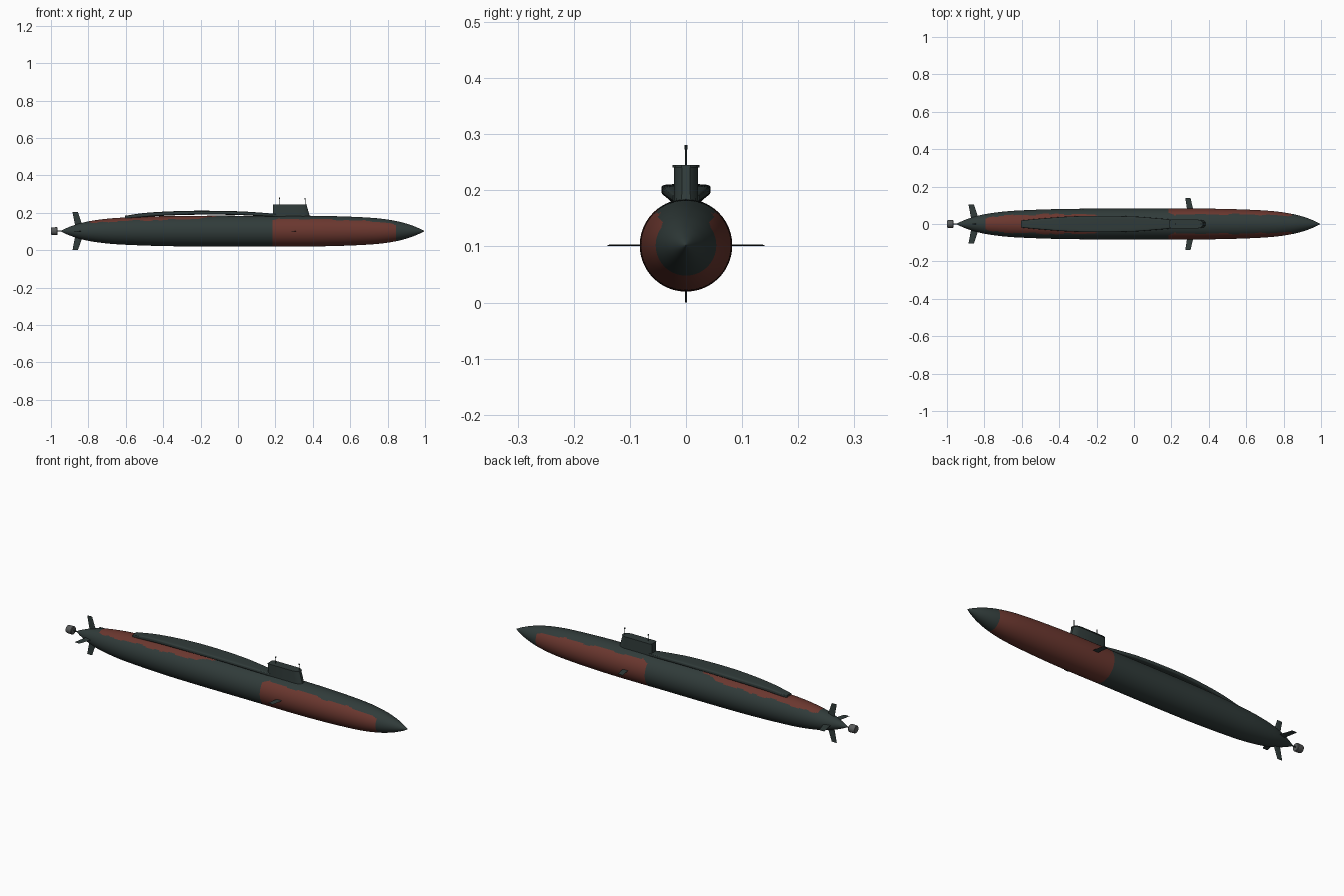
import bpy, bmesh, math
from mathutils import Vector

cube = bpy.data.objects.get("Cube")
if cube:
    bpy.data.objects.remove(cube)

AXIS_Z = 0.102


def material(name, rgb):
    m = bpy.data.materials.new(name)
    m.use_nodes = True
    col = (*rgb, 1)
    m.diffuse_color = col
    bsdf = m.node_tree.nodes["Principled BSDF"]
    bsdf.inputs["Base Color"].default_value = col
    bsdf.inputs["Roughness"].default_value = 0.7
    return m


GREEN = material("dark_green_grey", (0.030, 0.044, 0.042))
RED = material("dull_red", (0.145, 0.038, 0.028))
GREY = material("propeller_grey", (0.10, 0.105, 0.105))


def curve_at(points, x):
    """Smooth value at x through sorted (x, value) points."""
    def slope(i):
        a, b = points[max(i - 1, 0)], points[min(i + 1, len(points) - 1)]
        return (b[1] - a[1]) / (b[0] - a[0])
    for i in range(len(points) - 1):
        (x0, y0), (x1, y1) = points[i], points[i + 1]
        if x <= x1 or i == len(points) - 2:
            h = x1 - x0
            t = min(max((x - x0) / h, 0), 1)
            s = 1 - t
            return (y0 * (1 + 2 * t) * s * s + slope(i) * h * t * s * s
                    + y1 * t * t * (3 - 2 * t) - slope(i + 1) * h * t * t * s)


def loft(name, rings, mats, rule=None, smooth=True):
    """Skin a list of equal-length rings and cap both ends."""
    bm = bmesh.new()
    loops = [[bm.verts.new(p) for p in ring] for ring in rings]
    n = len(loops[0])
    for a, b in zip(loops, loops[1:]):
        for i in range(n):
            j = (i + 1) % n
            f = bm.faces.new((a[i], a[j], b[j], b[i]))
            if rule:
                f.material_index = rule(f.calc_center_median())
    bm.faces.new(loops[0])
    bm.faces.new(loops[-1])
    bmesh.ops.recalc_face_normals(bm, faces=bm.faces)
    me = bpy.data.meshes.new(name)
    bm.to_mesh(me)
    bm.free()
    ob = bpy.data.objects.new(name, me)
    bpy.context.collection.objects.link(ob)
    for m in mats:
        me.materials.append(m)
    if smooth:
        bpy.ops.object.select_all(action='DESELECT')
        ob.select_set(True)
        bpy.context.view_layer.objects.active = ob
        bpy.ops.object.shade_smooth_by_angle(angle=math.radians(35))
    return ob


def ring_x(x, r, n):
    return [(x, r * math.cos(2 * math.pi * i / n),
             AXIS_Z + r * math.sin(2 * math.pi * i / n)) for i in range(n)]


# Hull of revolution along x
HULL = [(-.945, .003), (-.92, .015), (-.87, .034), (-.8, .052), (-.7, .066),
        (-.6, .073), (-.4, .080), (-.2, .082), (.1, .082), (.4, .082),
        (.6, .077), (.75, .068), (.85, .053), (.92, .034), (.97, .014), (.995, .001)]


def hull_paint(c):
    """Red bow belt below the shoulder, red strips on the after deck."""
    up = math.degrees(math.atan2(c.z - AXIS_Z, abs(c.y)))
    wave = 2.5 * math.sin(c.x * 31) + 1.5 * math.sin(c.x * 67)
    if .18 < c.x < .85:
        edge = min(c.x - .18, .85 - c.x)
        corner = 14 * max(0, 1 - edge / .04) ** 2
        return int(up < 52 - 12 * max(0, c.x - .3) + wave - corner)
    if -.8 < c.x < -.12:
        taper = 22 * max(0, (c.x + .35) / .23) ** 2
        corner = 20 * max(0, 1 - (c.x + .8) / .03) ** 2
        return int(up > 48 + wave + taper + corner)
    return 0


steps = 194
xs = [-.945 + 1.94 * i / steps for i in range(steps + 1)]
loft("hull", [ring_x(x, curve_at(HULL, x), 96) for x in xs], [GREEN, RED], hull_paint)

# Raised casing behind the sail: flat-topped, tapered to both ends
WIDTH = [(-.605, .019), (-.5, .029), (-.35, .040), (-.2, .044), (0, .040), (.12, .031), (.21, .023)]
TOP = [(-.605, .184), (-.5, .199), (-.35, .208), (-.2, .211), (0, .208), (.12, .201), (.21, .193)]
BASE = [(-.605, .168), (-.45, .181), (-.3, .188), (-.15, .190), (0, .188), (.12, .182), (.21, .178)]


def casing_ring(x):
    w, top, base = (curve_at(p, x) for p in (WIDTH, TOP, BASE))
    mid = base + (top - base) * .55
    ring = []
    for i in range(32):
        a = 2 * math.pi * i / 32
        c, s = math.cos(a), math.sin(a)
        y = w * math.copysign(abs(c) ** .42, c)
        half = (top - mid) if s > 0 else (mid - base)
        ring.append((x, y, mid + half * math.copysign(abs(s) ** .42, s)))
    return ring


loft("deck_casing", [casing_ring(-.605 + .815 * i / 48) for i in range(49)], [GREEN])


# Sail with sloping front and a thin roof lip
def sail_ring(z, front, w):
    back = .188
    return [(back, -w * .8, z), (back + .012, -w, z), (front - .03, -w, z),
            (front - .01, -w * .8, z), (front, -w * .35, z), (front, w * .35, z),
            (front - .01, w * .8, z), (front - .03, w, z),
            (back + .012, w, z), (back, w * .8, z)]


loft("sail", [sail_ring(.165, .388, .022), sail_ring(.241, .367, .021)], [GREEN])
loft("sail_roof", [sail_ring(.241, .369, .024), sail_ring(.245, .368, .024)], [GREEN])


# Masts with small heads
def ring_z(x, z, r):
    return [(x + r * math.cos(k * math.pi / 4), r * math.sin(k * math.pi / 4), z)
            for k in range(8)]


for name, x, top in (("rear_mast", .221, .281), ("front_mast", .359, .279)):
    loft(name, [ring_z(x, z, r) for z, r in
                ((.24, .0018), (top - .007, .0018), (top - .006, .003), (top, .003))], [GREEN])


# Thin swept fins: direction is the outward unit vector in the yz plane
def fin(name, direction, inner, outer, root, tip, thick=.004):
    out = Vector(direction)
    side = Vector((1, 0, 0)).cross(out)
    origin = Vector((0, 0, AXIS_Z))
    rings = []
    for dist, (x0, x1), t in ((inner, root, thick / 2), (outer, tip, thick / 3)):
        base = origin + out * dist
        nose = x0 + (x1 - x0) * .7
        rings.append([base + Vector((x, 0, 0)) + side * s for x, s in
                      ((x0, -t * .3), (nose, -t), (x1, 0), (nose, t), (x0, t * .3))])
    loft(name, rings, [GREEN], smooth=False)


for label, s in (("left", 1), ("right", -1)):
    fin(label + "_bow_plane", (0, s, 0), .07, .14, (.285, .318), (.274, .302), .003)
    fin(label + "_stern_plane", (0, s, 0), .015, .105, (-.868, -.826), (-.885, -.856))
for label, s in (("upper", 1), ("lower", -1)):
    fin(label + "_rudder", (0, 0, s), .015, .102, (-.868, -.826), (-.885, -.856))

# Propulsor drum on a short shaft
loft("propeller_shaft", [ring_x(-.97, .003, 12), ring_x(-.935, .003, 12)], [GREEN])
loft("propeller_drum", [ring_x(x, r, 24) for x, r in
                        ((-1, .018), (-.996, .020), (-.968, .021), (-.965, .019))], [GREY])
